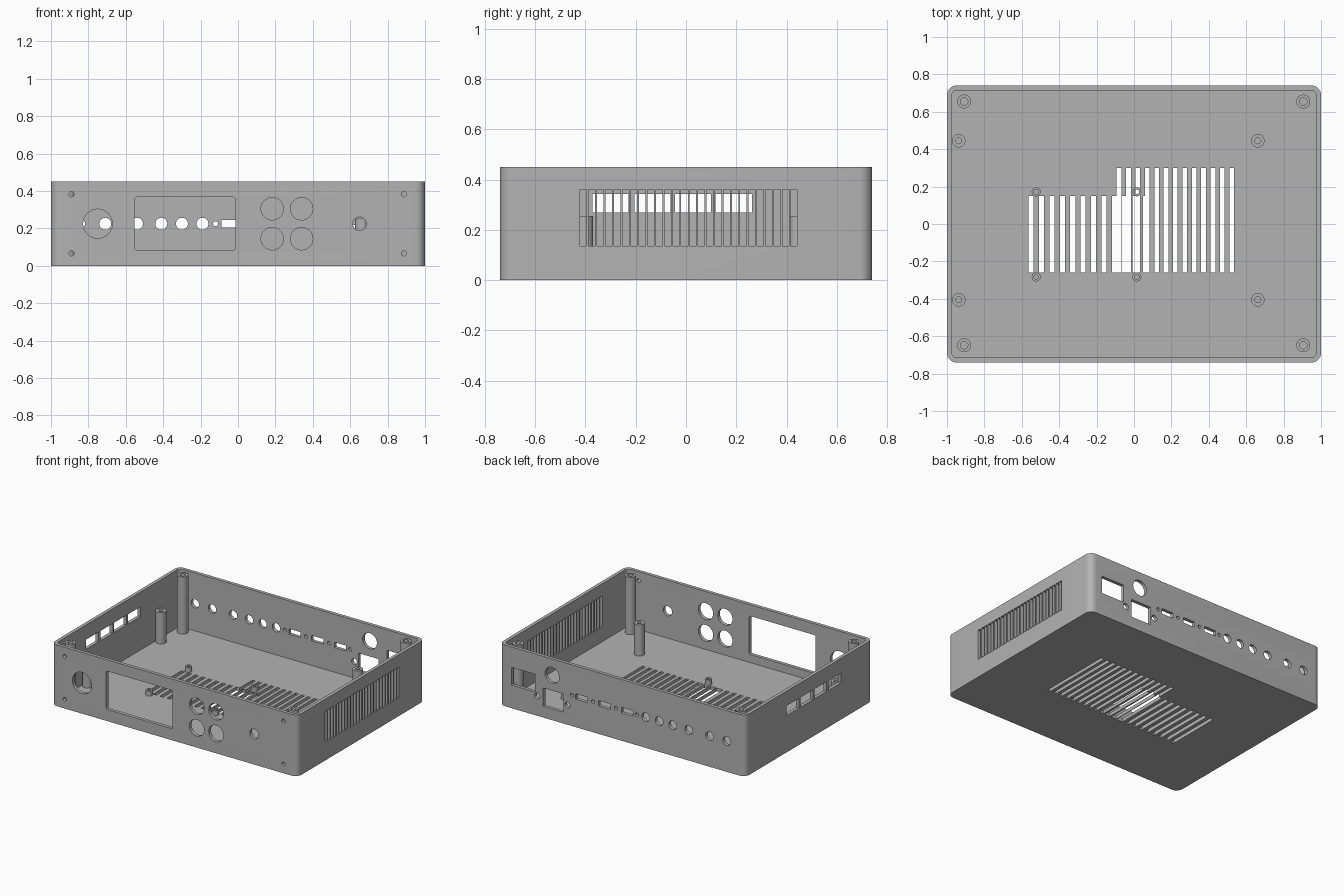
import bpy, bmesh, math
from mathutils import Matrix, Vector

if "Cube" in bpy.data.objects:
    bpy.data.objects.remove(bpy.data.objects["Cube"], do_unlink=True)

HX, HY, HEIGHT, WALL = 1.0, 0.74, 0.45, 0.025

grey = bpy.data.materials.new("plain grey")
grey.use_nodes = True
grey.diffuse_color = (0.45, 0.45, 0.45, 1)
grey.node_tree.nodes["Principled BSDF"].inputs["Base Color"].default_value = (0.45, 0.45, 0.45, 1)


def to_object(name, bm):
    bmesh.ops.recalc_face_normals(bm, faces=bm.faces)
    mesh = bpy.data.meshes.new(name)
    bm.to_mesh(mesh)
    bm.free()
    mesh.materials.append(grey)
    obj = bpy.data.objects.new(name, mesh)
    bpy.context.collection.objects.link(obj)
    return obj


def add_box(bm, lo, hi):
    lo, hi = Vector(lo), Vector(hi)
    matrix = Matrix.Translation((lo + hi) / 2) @ Matrix.Diagonal((*(hi - lo), 1))
    return bmesh.ops.create_cube(bm, size=1, matrix=matrix)["verts"]


def rounded_box(name, lo, hi, radius):
    bm = bmesh.new()
    add_box(bm, lo, hi)
    upright = [e for e in bm.edges if abs(e.verts[0].co.z - e.verts[1].co.z) > 0.01]
    bmesh.ops.bevel(bm, geom=upright, offset=radius, segments=8, affect='EDGES', profile=0.5)
    return to_object(name, bm)


def wall_rect(bm, x0, x1, z0, z1, y):
    add_box(bm, (x0, y - 0.05, z0), (x1, y + 0.05, z1))


def wall_hole(bm, x, z, radius, y):
    matrix = Matrix.Translation((x, y, z)) @ Matrix.Rotation(math.pi / 2, 4, 'X')
    bmesh.ops.create_cone(bm, cap_ends=True, segments=32, radius1=radius,
                          radius2=radius, depth=0.1, matrix=matrix)


def cut(target, cutter):
    cutter.hide_render = True
    mod = target.modifiers.new("cut", 'BOOLEAN')
    mod.operation, mod.solver, mod.object = 'DIFFERENCE', 'EXACT', cutter
    bpy.context.view_layer.update()
    graph = bpy.context.evaluated_depsgraph_get()
    mesh = bpy.data.meshes.new_from_object(target.evaluated_get(graph))
    target.modifiers.clear()
    target.data = mesh
    bpy.data.objects.remove(cutter, do_unlink=True)


def smooth(obj):
    bpy.ops.object.select_all(action='DESELECT')
    obj.select_set(True)
    bpy.context.view_layer.objects.active = obj
    bpy.ops.object.shade_smooth_by_angle(angle=math.radians(30))


# Open tray with rounded corners
case = rounded_box("case_shell", (-HX, -HY, 0), (HX, HY, HEIGHT), 0.05)
cut(case, rounded_box("cavity", (-HX + WALL, -HY + WALL, WALL),
                      (HX - WALL, HY - WALL, HEIGHT + 0.1), 0.03))

# Front panel: knob hole, display window, four buttons, jack, corner screws
bm = bmesh.new()
wall_hole(bm, -0.75, 0.225, 0.078, -HY)
window = add_box(bm, (-0.553, -HY - 0.05, 0.085), (-0.013, -HY + 0.05, 0.367))
edges = {e for v in window for e in v.link_edges
         if abs(e.verts[0].co.y - e.verts[1].co.y) > 0.05}
bmesh.ops.bevel(bm, geom=list(edges), offset=0.012, segments=3, affect='EDGES', profile=0.5)
for x in (0.183, 0.34):
    for z in (0.145, 0.305):
        wall_hole(bm, x, z, 0.06, -HY)
wall_hole(bm, 0.65, 0.225, 0.036, -HY)
for x in (-0.89, 0.887):
    for z in (0.067, 0.383):
        wall_hole(bm, x, z, 0.014, -HY)
cut(case, to_object("front_cutter", bm))

# Back panel: round jacks, slim sockets with screws, power inlet, switch
bm = bmesh.new()
for x in (-0.85, -0.71, -0.54, -0.41, -0.3, -0.19):
    wall_hole(bm, x, 0.225, 0.032, HY)
for x in (-0.04, 0.145, 0.33):
    wall_rect(bm, x - 0.048, x + 0.048, 0.205, 0.245, HY)
for x in (-0.12, 0.052, 0.238, 0.41):
    wall_hole(bm, x, 0.225, 0.013, HY)
wall_hole(bm, 0.57, 0.33, 0.058, HY)
wall_rect(bm, 0.71, 0.9, 0.17, 0.3, HY)
wall_rect(bm, 0.477, 0.643, 0.083, 0.217, HY)
for x in (0.444, 0.69):
    wall_hole(bm, x, 0.145, 0.022, HY)
cut(case, to_object("back_cutter", bm))

# Side walls: vent slots on the left, four ports on the right
bm = bmesh.new()
for i in range(26):
    y = -0.408 + i * 0.0335
    add_box(bm, (HX - 0.06, y - 0.013, 0.135), (HX + 0.05, y + 0.013, 0.36))
for y in (-0.3, -0.133, 0.028, 0.19):
    add_box(bm, (-HX - 0.05, y - 0.072, 0.27), (-HX + 0.06, y + 0.072, 0.342))
cut(case, to_object("side_cutter", bm))

# Two overlapping banks of floor vents
for start, pitch, count, half, y1 in ((-0.55, 0.0556, 12, 0.0135, 0.15),
                                      (-0.08, 0.0502, 13, 0.0125, 0.3)):
    bm = bmesh.new()
    for i in range(count):
        x = start + i * pitch
        add_box(bm, (x - half, -0.26, -0.05), (x + half, y1, 0.06))
    cut(case, to_object("floor_cutter", bm))
smooth(case)


# Hollow posts standing on the floor
def post(name, x, y, radius, bore, top):
    bm = bmesh.new()
    base = WALL - 0.003
    profile = [bm.verts.new(p) for p in ((bore, 0, base), (radius, 0, base),
                                         (radius, 0, top), (bore, 0, top))]
    loop = [bm.edges.new((profile[i], profile[(i + 1) % 4])) for i in range(4)]
    bmesh.ops.spin(bm, geom=profile + loop, cent=(0, 0, 0), axis=(0, 0, 1),
                   angle=math.tau, steps=32, use_merge=True)
    bmesh.ops.remove_doubles(bm, verts=bm.verts, dist=0.0001)
    obj = to_object(name, bm)
    obj.location = (x, y, 0)
    smooth(obj)


for name, xs, ys, radius, bore, top in (
        ("corner_post", (-0.908, 0.905), (-0.648, 0.655), 0.037, 0.02, 0.445),
        ("board_post", (-0.937, 0.662), (-0.405, 0.445), 0.036, 0.016, 0.255),
        ("small_standoff", (-0.523, 0.015), (-0.283, 0.172), 0.024, 0.012, 0.062)):
    for x in xs:
        for y in ys:
            post(name, x, y, radius, bore, top)
